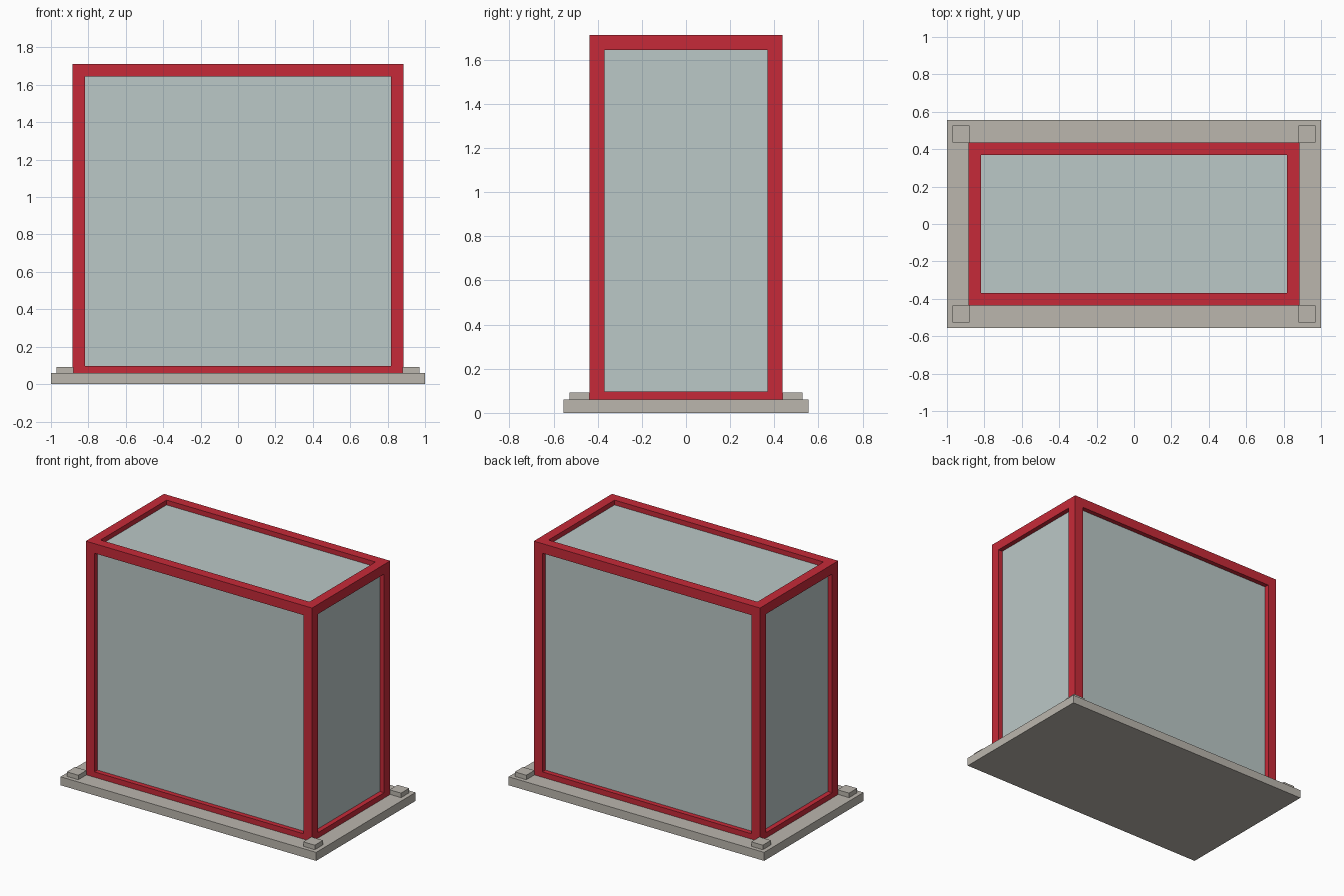
import bpy
import bmesh
from mathutils import Matrix, Vector

cube = bpy.data.objects.get("Cube")
if cube:
    bpy.data.objects.remove(cube, do_unlink=True)


def material(name, rgb):
    mat = bpy.data.materials.new(name)
    mat.use_nodes = True
    colour = (*rgb, 1.0)
    mat.diffuse_color = colour
    mat.node_tree.nodes["Principled BSDF"].inputs["Base Color"].default_value = colour
    return mat


red = material("red frame", (0.565, 0.023, 0.040))
glass = material("pale glass", (0.497, 0.578, 0.571))
stone = material("warm grey stone", (0.497, 0.468, 0.423))


def box_mesh(low, high):
    low, high = Vector(low), Vector(high)
    bm = bmesh.new()
    bmesh.ops.create_cube(bm, size=1, matrix=Matrix.Translation((low + high) / 2)
                          @ Matrix.Diagonal((*(high - low), 1)))
    return bm


def add_object(name, bm, *mats):
    mesh = bpy.data.meshes.new(name)
    bm.to_mesh(mesh)
    bm.free()
    for mat in mats:
        mesh.materials.append(mat)
    obj = bpy.data.objects.new(name, mesh)
    bpy.context.collection.objects.link(obj)
    return obj


# Base slab
BASE_TOP = 0.06
add_object("base_slab", box_mesh((-1, -0.555, 0), (1, 0.555, BASE_TOP)), stone)

# Corner pads on the slab
for side, sx in (("left", 1), ("right", -1)):
    for end, sy in (("front", -1), ("back", 1)):
        x, y = sx * 0.925, sy * 0.482
        half = 0.045
        add_object(f"{end}_{side}_pad",
                   box_mesh((x - half, y - half, BASE_TOP), (x + half, y + half, 0.092)), stone)

# Framed case: inset each face for the bars, then sink the panes
BAR = 0.068
bm = box_mesh((-0.885, -0.437, 0.03), (0.885, 0.437, 1.712))
bm.normal_update()
panes = [f for f in bm.faces if f.normal.z > -0.5]
bmesh.ops.inset_individual(bm, faces=panes, thickness=BAR, use_even_offset=True)
bmesh.ops.inset_individual(bm, faces=panes, thickness=0, depth=-BAR / 2)
for face in panes:
    face.material_index = 1
add_object("framed_glass_case", bm, red, glass)
